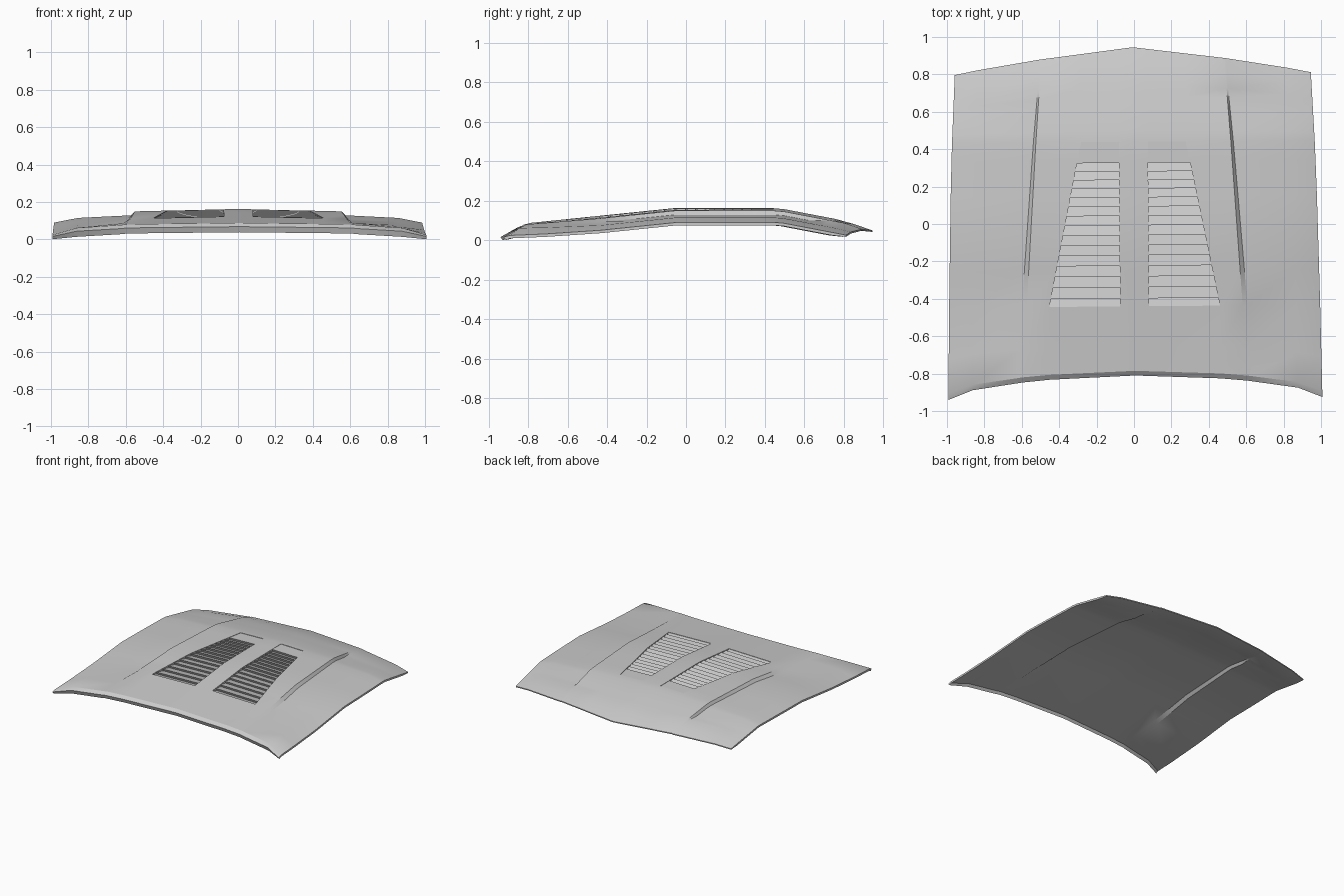
import bpy, bmesh
from mathutils import Matrix

cube = bpy.data.objects.get("Cube")
if cube:
    bpy.data.objects.remove(cube)

paint = bpy.data.materials.new("light_grey_paint")
paint.use_nodes = True
GREY = (0.6, 0.6, 0.6, 1)
paint.diffuse_color = GREY
paint.node_tree.nodes["Principled BSDF"].inputs["Base Color"].default_value = GREY
YAW = Matrix.Rotation(0.008, 4, "Z")


def interp(points, v):
    """Piecewise linear curve through (position, value) pairs."""
    if v <= points[0][0]:
        return points[0][1]
    for (a, p), (b, q) in zip(points, points[1:]):
        if v <= b:
            return p + (q - p) * (v - a) / (b - a)
    return points[-1][1]


# Shape curves: centre line, front and rear outline, crease fade
CENTRE = [(-0.95, 0.078), (-0.8, 0.087), (-0.06, 0.163), (0.47, 0.163), (0.8, 0.1), (0.945, 0.05)]
FRONT = [(0, 0), (0.53, -0.022), (0.87, -0.072), (1, -0.123)]
REAR = [(0, 0), (0.52, -0.065), (0.88, -0.125), (0.96, -0.143)]
STEP = [(-0.78, 0), (-0.35, 1), (0.64, 1), (0.76, 0)]
VENT_FRONT, VENT_REAR, VENT_IN = -0.44, 0.44, 0.078


def vent_out(y):
    return 0.3 - 0.2 * (min(max(y, VENT_FRONT), VENT_REAR) - 0.34)


def columns(y):
    """Half-width positions: centre, vent edges, crease, shoulder, edge."""
    edge = interp([(-0.81, 1), (0.2, 0.978), (0.945, 0.952)], y)
    crease = 0.5 + 0.064 * (0.77 - y)
    width = interp([(-0.6, 0.028), (0.4, 0.014), (0.77, 0.008)], y)
    return [0, VENT_IN, vent_out(y), crease, crease + width, 0.87 * edge, edge]


def height(x, y):
    """Top surface of the panel."""
    xs, s = columns(y), interp(STEP, y)
    g = interp([(-0.81, 0), (-0.45, 1)], y)
    front = [(0, 0), (xs[3], -0.005), (xs[4], -0.008), (xs[5], -0.02), (xs[6], -0.055)]
    mid = [(0, 0), (xs[3], -0.013), (xs[4], -0.016 - 0.018 * s), (xs[5], -0.048), (xs[6], -0.073)]
    drop = interp(front, abs(x)) * (1 - g) + interp(mid, abs(x)) * g
    return drop


def surface(x, y0):
    """Bend a row to the curved front and rear outlines."""
    wf = interp([(-0.81, 1), (VENT_FRONT, 0)], y0)
    wr = interp([(VENT_REAR, 0), (0.945, 1)], y0)
    y = y0 + wf * interp(FRONT, abs(x)) + wr * interp(REAR, abs(x))
    return x, y, interp(CENTRE, y) + height(x, y0)


def finish(bm, name):
    bmesh.ops.transform(bm, matrix=YAW, verts=bm.verts)
    mesh = bpy.data.meshes.new(name)
    bm.to_mesh(mesh)
    bm.free()
    mesh.materials.append(paint)
    obj = bpy.data.objects.new(name, mesh)
    bpy.context.collection.objects.link(obj)
    bpy.ops.object.select_all(action="DESELECT")
    obj.select_set(True)
    bpy.context.view_layer.objects.active = obj
    bpy.ops.object.shade_smooth_by_angle(angle=0.45)
    return obj


# Bonnet panel: top skin with vent openings, closed underside, thin rim
rows = [-0.81, -0.785, -0.65, VENT_FRONT, -0.25, -0.06, 0.15, 0.34, VENT_REAR, 0.5, 0.64, 0.7, 0.76, 0.85, 0.945]
bm = bmesh.new()
top, under = [], []
for r, y0 in enumerate(rows):
    half = columns(y0)
    xs = [-x for x in half[:0:-1]] + half
    last = len(xs) - 1
    top_row, under_row = [], []
    for c, x in enumerate(xs):
        px, py, pz = surface(x, y0)
        side = c in (0, last)
        if r == 0:
            pz -= 0.008 if side else 0.018
        thick = 0.015 if side else 0.03
        if r == len(rows) - 1:
            thick = 0.008
        top_row.append(bm.verts.new((px, py, pz)))
        under_row.append(bm.verts.new((px, py + (0.012 if r == 0 else 0), pz - thick)))
    top.append(top_row)
    under.append(under_row)

vent_rows = range(rows.index(VENT_FRONT), rows.index(VENT_REAR))
middle = last // 2
for r in range(len(rows) - 1):
    for c in range(last):
        is_vent = r in vent_rows and c in (middle - 2, middle + 1)
        if not is_vent:
            bm.faces.new((top[r][c], top[r][c + 1], top[r + 1][c + 1], top[r + 1][c]))
        bm.faces.new((under[r][c], under[r + 1][c], under[r + 1][c + 1], under[r][c + 1]))
    for c, flip in ((0, 1), (last, -1)):
        bm.faces.new((top[r][c], top[r + 1][c], under[r + 1][c], under[r][c])[::flip])
for r, flip in ((0, 1), (len(rows) - 1, -1)):
    for c in range(last):
        bm.faces.new((top[r][c + 1], top[r][c], under[r][c], under[r][c + 1])[::flip])

# Short walls inside the vent openings
holes = [e for e in bm.edges if len(e.link_faces) == 1]
walls = bmesh.ops.extrude_edge_only(bm, edges=holes)["geom"]
bmesh.ops.translate(bm, vec=(0, 0, -0.024), verts=[v for v in walls if isinstance(v, bmesh.types.BMVert)])
bmesh.ops.recalc_face_normals(bm, faces=bm.faces)
finish(bm, "bonnet_panel")

# Louvres: undercut saw-tooth slats with a flat pad at the rear
SLATS, DEPTH = 14, 0.021
lips = [-0.39 + 0.06 * i - 0.0006 * i * i for i in range(SLATS)] + [0.335]
profile = [(VENT_FRONT, -0.003)]
for y in lips:
    profile += [(y, -DEPTH), (y - 0.008, -0.002)]
profile.append((VENT_REAR, -0.003))

for name, side in (("left_louvres", 1), ("right_louvres", -1)):
    bm = bmesh.new()
    previous = None
    for y, dz in profile:
        pair = []
        for x in (VENT_IN, vent_out(y)):
            px, py, pz = surface(x * side, y)
            pair.append(bm.verts.new((px, py, pz + dz)))
        if previous:
            quad = (previous[0], previous[1], pair[1], pair[0])
            bm.faces.new(quad[::side])
        previous = pair
    finish(bm, name)
